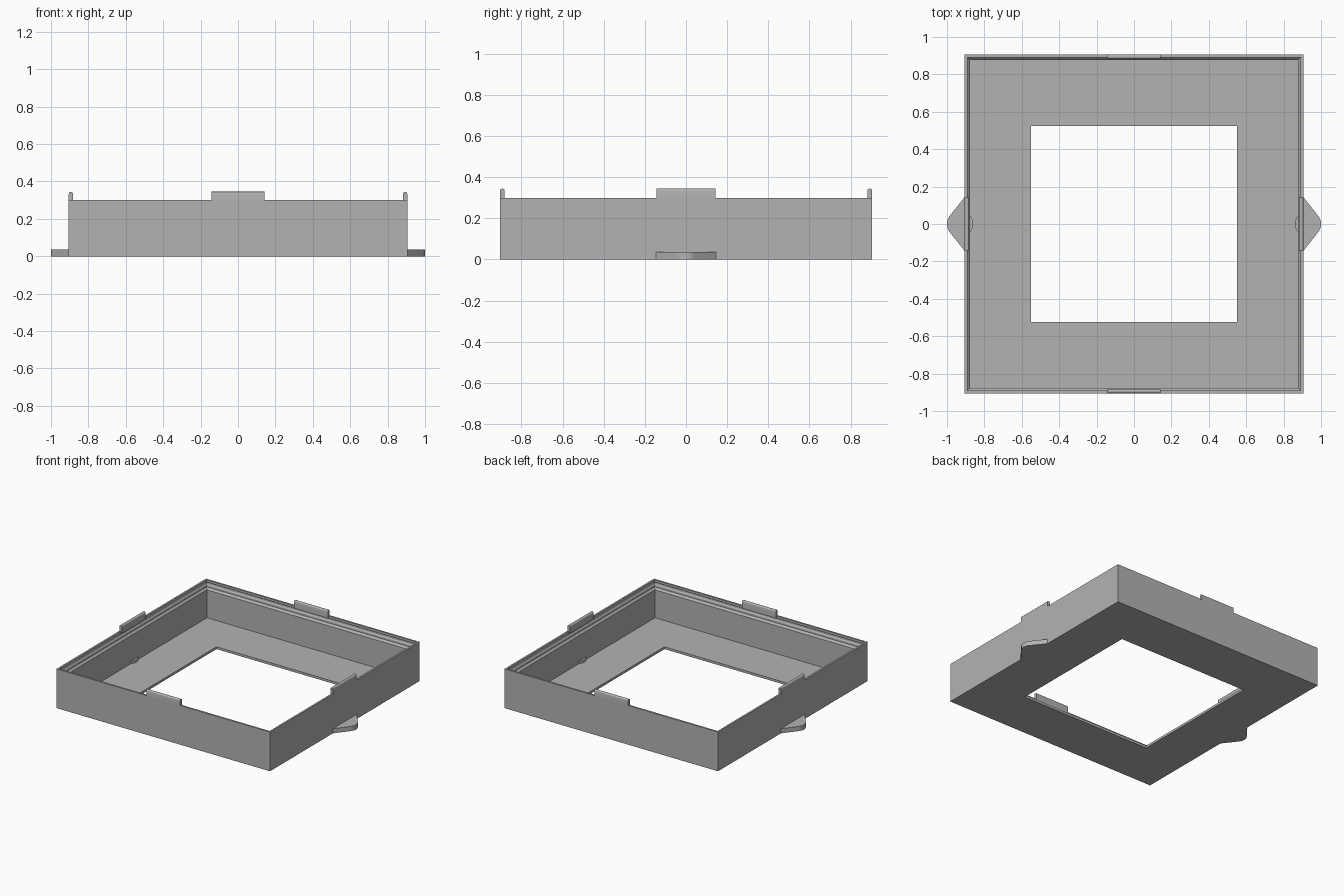
import bpy, bmesh, math
from mathutils import Matrix

cube = bpy.data.objects.get("Cube")
if cube:
    bpy.data.objects.remove(cube, do_unlink=True)

grey = bpy.data.materials.new("plain grey")
grey.use_nodes = True
colour = (0.45, 0.45, 0.45, 1)
grey.diffuse_color = colour
grey.node_tree.nodes["Principled BSDF"].inputs["Base Color"].default_value = colour


def finish(name, bm, smooth=False):
    bmesh.ops.recalc_face_normals(bm, faces=bm.faces)
    mesh = bpy.data.meshes.new(name)
    bm.to_mesh(mesh)
    bm.free()
    mesh.materials.append(grey)
    obj = bpy.data.objects.new(name, mesh)
    bpy.context.collection.objects.link(obj)
    if smooth:
        bpy.ops.object.select_all(action='DESELECT')
        obj.select_set(True)
        bpy.context.view_layer.objects.active = obj
        bpy.ops.object.shade_smooth_by_angle(angle=math.radians(30))
    return obj


def prism(name, outline, offset, matrix=Matrix()):
    """Extrude a closed outline along an offset vector."""
    bm = bmesh.new()
    face = bm.faces.new([bm.verts.new(p) for p in outline])
    new = bmesh.ops.extrude_face_region(bm, geom=[face])["geom"]
    verts = [v for v in new if isinstance(v, bmesh.types.BMVert)]
    bmesh.ops.translate(bm, verts=verts, vec=offset)
    bmesh.ops.transform(bm, matrix=matrix, verts=bm.verts)
    return finish(name, bm, True)


OUT, TOP, FLOOR = 0.905, 0.30, 0.018
WIN_X, WIN_Y = 0.55, 0.525

# Tray: one closed cross-section swept round the square, with a grooved rim
wall = [(OUT, 0), (OUT, TOP), (0.891, TOP), (0.891, 0.287), (0.897, 0.278),
        (0.897, 0.268), (0.891, 0.259), (0.891, 0.246), (0.877, 0.232), (0.877, FLOOR)]
section = [(r, r, z) for r, z in wall] + [(WIN_X, WIN_Y, FLOOR), (WIN_X, WIN_Y, 0)]
bm = bmesh.new()
rings = [[bm.verts.new((sx * hx, sy * hy, z))
          for sx, sy in ((1, 1), (-1, 1), (-1, -1), (1, -1))] for hx, hy, z in section]
for a, b in zip(rings, rings[1:] + rings[:1]):
    for i in range(4):
        j = (i + 1) % 4
        bm.faces.new((a[i], a[j], b[j], b[i]))
finish("tray_frame", bm)

# Round-topped clip tabs in the middle of each wall
HALF, THICK, TAB_TOP = 0.143, 0.023, 0.345
mid, rad = OUT - THICK / 2, THICK / 2
tab = [(OUT, -HALF, 0.285), (OUT, -HALF, TAB_TOP - rad)]
tab += [(mid + rad * math.cos(a), -HALF, TAB_TOP - rad + rad * math.sin(a))
        for a in (math.pi * k / 8 for k in range(1, 8))]
tab += [(OUT - THICK, -HALF, TAB_TOP - rad), (OUT - THICK, -HALF, 0.285)]
for k, side in enumerate(("left", "back", "right", "front")):
    prism(side + "_clip_tab", tab, (0, 2 * HALF, 0), Matrix.Rotation(k * math.pi / 2, 4, 'Z'))

# Finger ears: a disc with straight flanks running tangentially to the wall
CX, R, ROOT = 0.93, 0.07, 0.145
dx, dy = OUT - CX, ROOT
tangent = math.atan2(dy, dx) - math.acos(R / math.hypot(dx, dy))
inner = math.acos((OUT - CX) / R)


def arc(start, end, n):
    return [(CX + R * math.cos(start + (end - start) * k / n),
             R * math.sin(start + (end - start) * k / n), 0) for k in range(n + 1)]


ear = arc(-tangent, tangent, 16) + [(OUT, ROOT, 0)]
ear += arc(inner, 2 * math.pi - inner, 16) + [(OUT, -ROOT, 0)]
for side, angle in (("left", 0), ("right", math.pi)):
    prism(side + "_finger_ear", ear, (0, 0, 0.036), Matrix.Rotation(angle, 4, 'Z'))
